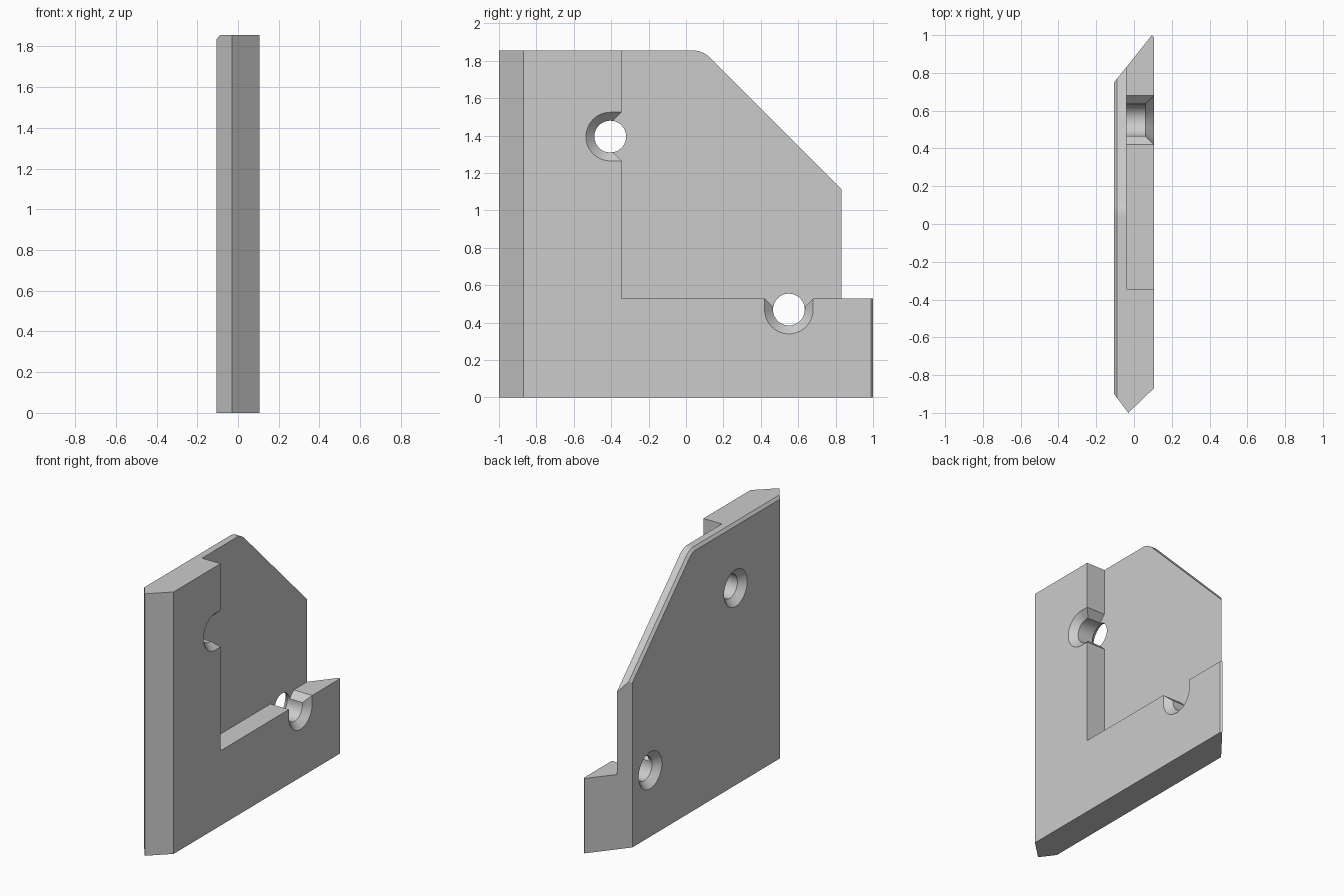
import bpy, bmesh
from math import sin, cos, pi, sqrt

cube = bpy.data.objects.get("Cube")
if cube:
    bpy.data.objects.remove(cube, do_unlink=True)

HALF = 0.105      # half thickness
FLOOR = -0.04     # pocket floor
TOP = 1.855
WALL_Y, WALL_Z = -0.345, 0.53


def loft(name, rings):
    """Closed solid through rings of equal point count."""
    bm = bmesh.new()
    loops = [[bm.verts.new(p) for p in ring] for ring in rings]
    n = len(loops[0])
    for a, b in zip(loops, loops[1:]):
        for i in range(n):
            j = (i + 1) % n
            bm.faces.new((a[i], a[j], b[j], b[i]))
    bm.faces.new(loops[0])
    bm.faces.new(loops[-1])
    bmesh.ops.recalc_face_normals(bm, faces=bm.faces)
    mesh = bpy.data.meshes.new(name)
    bm.to_mesh(mesh)
    bm.free()
    ob = bpy.data.objects.new(name, mesh)
    bpy.context.collection.objects.link(ob)
    return ob


def boolean(target, cutter, operation="DIFFERENCE"):
    mod = target.modifiers.new("cut", "BOOLEAN")
    mod.operation, mod.solver, mod.object = operation, "EXACT", cutter
    bpy.context.view_layer.update()
    graph = bpy.context.evaluated_depsgraph_get()
    mesh = bpy.data.meshes.new_from_object(target.evaluated_get(graph))
    target.modifiers.clear()
    target.data = mesh
    bpy.data.objects.remove(cutter, do_unlink=True)


def at_x(x, outline):
    return [(x, y, z) for y, z in outline]


# Body: pointed front edge and slanted back edge, seen from above
plan = [(-0.03, -1), (HALF, -0.87), (HALF, 0.99), (0.095, 1),
        (-HALF, 0.75), (-HALF, -0.9)]
bracket = loft("corner_bracket", [[(x, y, z) for x, y in plan] for z in (0, TOP)])


# Side outline with rounded sloping corner; d insets it for the edge chamfer
def side(d):
    cy, cz, r = 0.04, TOP - 0.12, 0.12 - d
    arc = [(cy + r * sin(a), cz + r * cos(a)) for a in (i * pi / 32 for i in range(9))]
    slope = arc[-1][0] + arc[-1][1]
    return [(-1.2, -0.2), (-1.2, TOP - d)] + arc + [(1.2, slope - 1.2), (1.2, -0.2)]


boolean(bracket, loft("outline_cutter", [
    at_x(-HALF, side(0.02)), at_x(-HALF + 0.016, side(0)), at_x(0.3, side(0))]),
    "INTERSECT")

# Pocket leaving an L-shaped raised rim
pocket = [(WALL_Y, WALL_Z), (1.3, WALL_Z), (1.3, 2.1), (WALL_Y, 2.1)]
boolean(bracket, loft("pocket_cutter", [at_x(FLOOR, pocket), at_x(0.3, pocket)]))

# Screw holes: bore, countersinks on both faces, flared mouth into the pocket
BORE, SINK, DEPTH = 0.085, 0.13, 0.06


def circle(r, n=48):
    return [(r * cos(2 * pi * i / n), r * sin(2 * pi * i / n)) for i in range(n)]


def slot(r, n=24):
    arc = [(r * cos(pi + pi * i / n), r * sin(pi + pi * i / n)) for i in range(n + 1)]
    return arc + [(r, 0.25), (-r, 0.25)]


flare = SINK - BORE
mouth = [(-BORE, 0), (BORE, 0), (BORE, DEPTH - flare), (SINK + 0.1, DEPTH + 0.1),
         (-SINK - 0.1, DEPTH + 0.1), (-BORE, DEPTH - flare)]

for cy, cz, sideways in ((WALL_Y - DEPTH, 1.395, True), (0.55, WALL_Z - DEPTH, False)):
    def place(x, pts):
        return [(x, cy + (v if sideways else u), cz + (u if sideways else v))
                for u, v in pts]
    for sections in (
            [(-HALF - 0.04, circle(SINK + 0.04)), (-HALF + flare, circle(BORE)),
             (0.3, circle(BORE))],
            [(HALF + 0.04, slot(SINK + 0.04)), (HALF - flare, slot(BORE))],
            [(FLOOR, mouth), (0.3, mouth)]):
        boolean(bracket, loft("hole_cutter", [place(x, p) for x, p in sections]))

# Single grey finish
grey = bpy.data.materials.new("grey")
grey.use_nodes = True
colour = (0.6, 0.6, 0.6, 1)
grey.diffuse_color = colour
grey.node_tree.nodes["Principled BSDF"].inputs["Base Color"].default_value = colour
bracket.data.materials.clear()
bracket.data.materials.append(grey)
for poly in bracket.data.polygons:
    poly.material_index = 0

bpy.ops.object.select_all(action="DESELECT")
bracket.select_set(True)
bpy.context.view_layer.objects.active = bracket
bpy.ops.object.shade_smooth_by_angle(angle=pi / 9)
